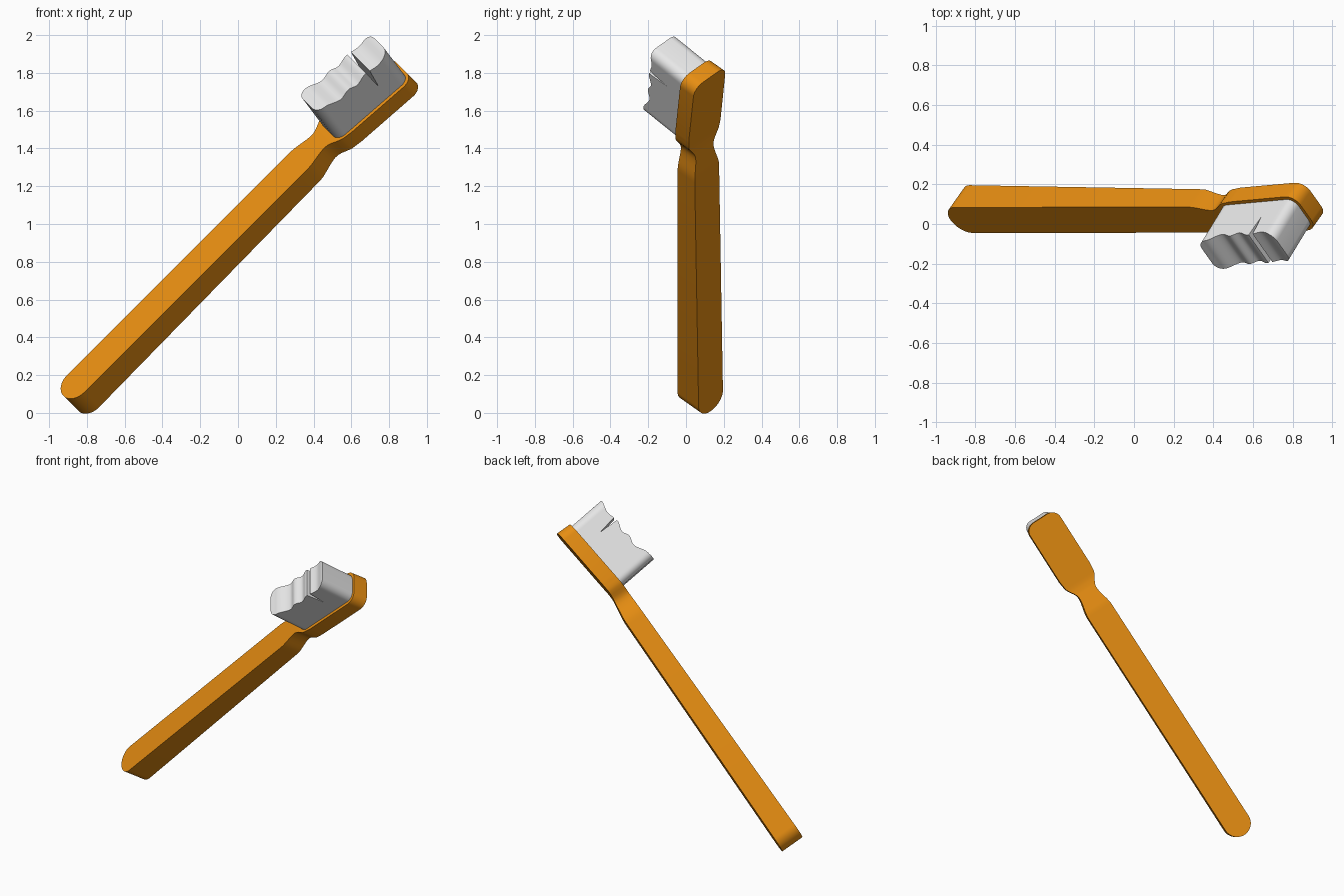
import bpy, bmesh
from math import sin, cos, pi, sqrt
from mathutils import Matrix, Vector

cube = bpy.data.objects.get("Cube")
if cube:
    bpy.data.objects.remove(cube)


def material(name, rgb):
    m = bpy.data.materials.new(name)
    m.use_nodes = True
    m.diffuse_color = (*rgb, 1)
    m.node_tree.nodes["Principled BSDF"].inputs["Base Color"].default_value = (*rgb, 1)
    return m


orange = material("orange_plastic", (0.8, 0.27, 0.006))
white = material("white_bristle", (0.8, 0.8, 0.8))

# Brush frame: length, width and bristle direction, rolled and leaned in space
LENGTH = Vector((1, 0, 1)).normalized()
WIDTH = Vector((-0.5, sqrt(0.5), 0.5))
UP = LENGTH.cross(WIDTH)
MID = 0.521      # centre of the width
TILT = 0.098     # backward slope of the head
HEAD = 1.4       # where the head starts
frame = Matrix((LENGTH, WIDTH, UP)).transposed().to_4x4()


def interp(points, s):
    """Piecewise linear lookup."""
    for (a, va), (b, vb) in zip(points, points[1:]):
        if s <= b:
            return va + (vb - va) * max(0, s - a) / (b - a)
    return points[-1][1]


def smooth_interp(points, s):
    """Lookup with eased steps between points."""
    for (a, va), (b, vb) in zip(points, points[1:]):
        if s <= b:
            f = max(0, s - a) / (b - a)
            return va + (vb - va) * f * f * (3 - 2 * f)
    return points[-1][1]


def arc_steps(radius, n):
    """Distance from the end and width loss around a rounded corner."""
    return [(radius * (1 - cos(i * pi / 2 / n)), radius * (1 - sin(i * pi / 2 / n)))
            for i in range(n + 1)]


def loft(name, stations, mat, shear=0):
    """Join four-cornered sections (position, half width, bottom, top)."""
    bm = bmesh.new()
    rings = []
    for s, half, low, high in stations:
        corners = ((-half, low), (half, low), (half, high), (-half, high))
        rings.append([bm.verts.new((s + shear * (t - low), MID + w, t)) for w, t in corners])
    for a, b in zip(rings, rings[1:]):
        for i in range(4):
            j = (i + 1) % 4
            bm.faces.new((a[i], a[j], b[j], b[i]))
    bm.faces.new(rings[0])
    bm.faces.new(rings[-1])
    bmesh.ops.recalc_face_normals(bm, faces=bm.faces)
    mesh = bpy.data.meshes.new(name)
    bm.to_mesh(mesh)
    bm.free()
    mesh.transform(frame)
    mesh.materials.append(mat)
    obj = bpy.data.objects.new(name, mesh)
    bpy.context.collection.objects.link(obj)
    bpy.ops.object.select_all(action='DESELECT')
    obj.select_set(True)
    bpy.context.view_layer.objects.active = obj
    bpy.ops.object.shade_smooth_by_angle()
    return obj


# Handle and head in one piece: round butt, pinched neck, tilted head
START, END = -0.59, 1.905
top = [(START, 0.493), (1.36, 0.492), (HEAD, 0.49), (END, 0.44)]
bottom = [(START, 0.334), (1.2, 0.365), (1.36, 0.388), (HEAD, 0.389), (END, 0.34)]
half_width = [(START, 0.091), (1.17, 0.091), (1.32, 0.067), (1.43, 0.114), (1.48, 0.119)]

outline = [(START + d, max(0.091 - loss, 0.003)) for d, loss in arc_steps(0.091, 14)]
outline += [(1.16 + 0.02 * i, smooth_interp(half_width, 1.16 + 0.02 * i)) for i in range(17)]
outline += [(END - d, 0.119 - loss) for d, loss in reversed(arc_steps(0.065, 8))]
loft("handle_and_head",
     [(s, h, interp(bottom, s), interp(top, s)) for s, h in outline], orange)

# Bristle block: rounded corners, wavy trimmed top and one deep slit
B0, B1, HALF, R = 1.392, 1.888, 0.1, 0.05
SLIT = 1.738
waves = [(B0, 0.262), (1.44, 0.258), (1.54, 0.222), (1.6, 0.24), (1.65, 0.222),
         (1.72, 0.245), (1.8, 0.232), (B1, 0.254)]
block = [(B0 + d, HALF - loss) for d, loss in arc_steps(R, 8)]
block += [(B0 + R + 0.01 * i, HALF) for i in range(1, 40)
          if abs(B0 + R + 0.01 * i - SLIT) > 0.013]
block += [(SLIT - 0.012, HALF), (SLIT, HALF), (SLIT + 0.012, HALF)]
block += [(B1 - d, HALF - loss) for d, loss in arc_steps(R, 8)]

sections = []
for s, h in sorted(block):
    base = interp(top, s) - 0.004
    height = 0.115 if s == SLIT else smooth_interp(waves, s)
    sections.append((s, h, base, base + height))
loft("bristles", sections, white, shear=TILT)
